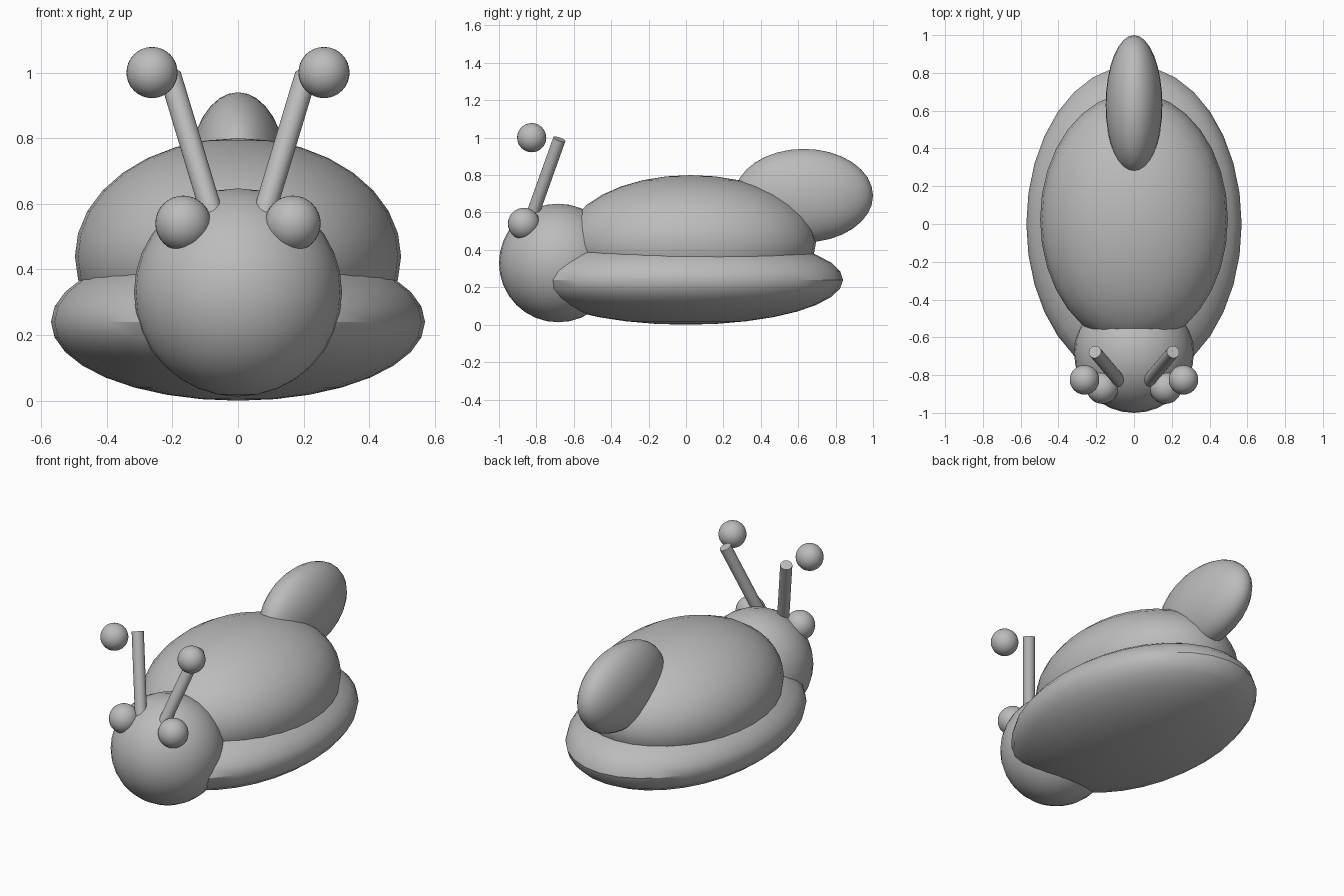
import bpy
from mathutils import Vector

if "Cube" in bpy.data.objects:
    bpy.data.objects.remove(bpy.data.objects["Cube"])

grey = bpy.data.materials.new("plain_grey")
grey.diffuse_color = (0.5, 0.5, 0.5, 1)
grey.use_nodes = True
grey.node_tree.nodes["Principled BSDF"].inputs["Base Color"].default_value = grey.diffuse_color


def finish(name):
    obj = bpy.context.object
    obj.name = name
    obj.data.materials.append(grey)
    bpy.ops.object.shade_smooth_by_angle()
    return obj


def ellipsoid(name, centre, radii):
    bpy.ops.mesh.primitive_uv_sphere_add(segments=32, ring_count=16, radius=1, location=centre)
    bpy.context.object.scale = radii
    bpy.ops.object.transform_apply(location=False, rotation=False, scale=True)
    return finish(name)


def rod(name, start, end, radius):
    a, b = Vector(start), Vector(end)
    bpy.ops.mesh.primitive_cylinder_add(vertices=32, radius=radius, depth=(b - a).length,
                                        location=(a + b) / 2)
    bpy.context.object.rotation_euler = (b - a).to_track_quat('Z', 'Y').to_euler()
    return finish(name)


# Main masses along the centre line
ellipsoid("foot", (0, 0, 0.24), (0.57, 0.84, 0.24))
ellipsoid("body", (0, 0.025, 0.44), (0.497, 0.67, 0.36))
ellipsoid("head", (0, -0.683, 0.33), (0.317, 0.317, 0.317))
ellipsoid("tail", (0, 0.63, 0.69), (0.15, 0.37, 0.25))

# Eyes, feelers and floating feeler tips on both sides
for side, s in (("left", 1), ("right", -1)):
    ellipsoid(side + "_eye", (s * 0.167, -0.867, 0.54), (0.085, 0.085, 0.085))
    rod(side + "_feeler", (s * 0.06, -0.851, 0.505), (s * 0.207, -0.677, 0.992), 0.034)
    ellipsoid(side + "_feeler_tip", (s * 0.262, -0.825, 1.0), (0.078, 0.078, 0.078))
